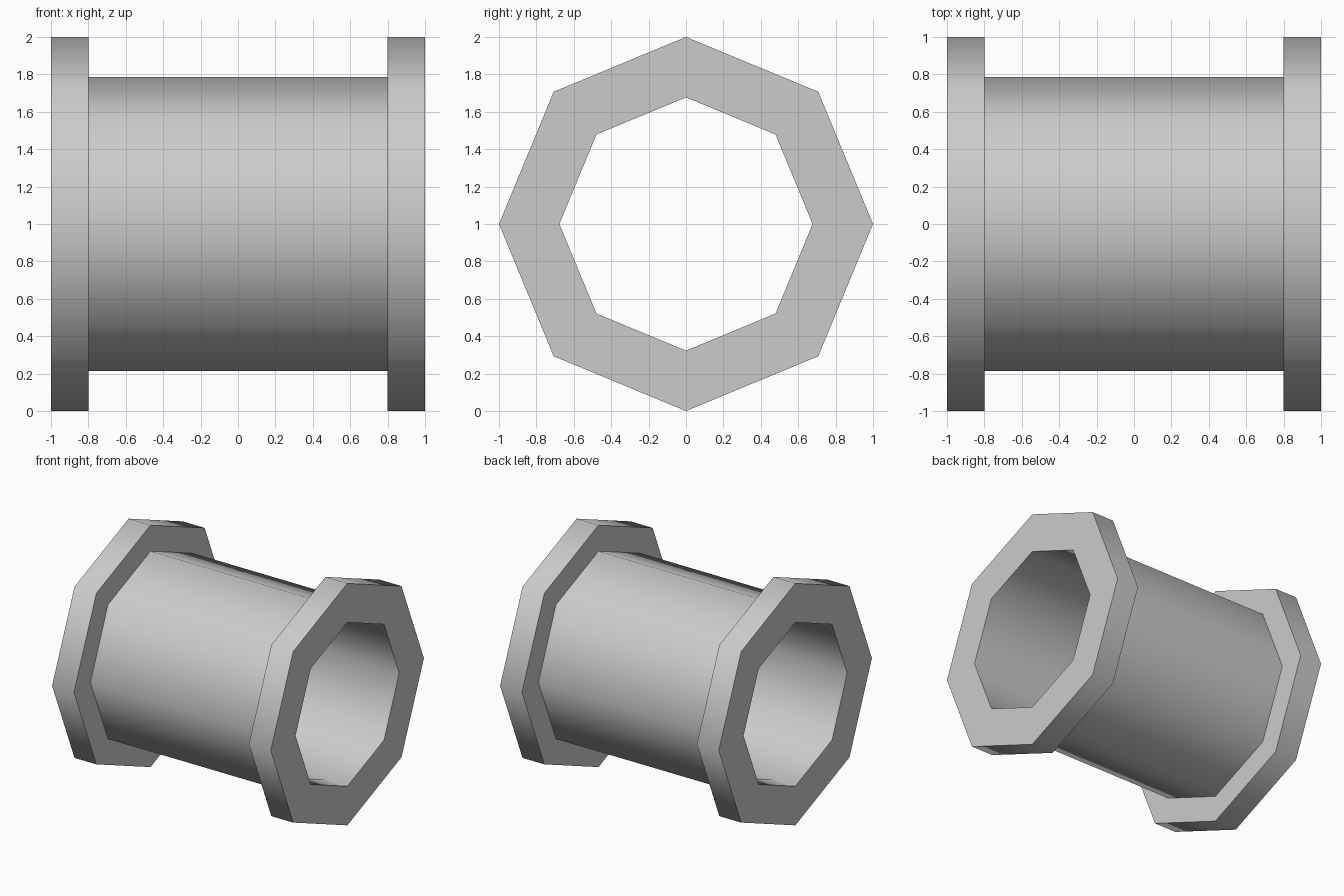
import bpy, bmesh
from math import cos, sin, pi

if "Cube" in bpy.data.objects:
    bpy.data.objects.remove(bpy.data.objects["Cube"])

SIDES = 8
CENTRE_Z = 1.0


def octagon_ring(name, x0, x1, r_out, r_in, caps=True):
    """Octagonal tube along x: smooth walls, crisp rims, optional flat ends."""
    bm = bmesh.new()

    def loop(x, r):
        return [bm.verts.new((x, r * cos(2 * pi * i / SIDES), r * sin(2 * pi * i / SIDES)))
                for i in range(SIDES)]

    loops = [loop(x0, r_out), loop(x1, r_out), loop(x1, r_in), loop(x0, r_in)]
    for k in range(4):
        is_cap = k % 2 == 1
        if is_cap and not caps:
            continue
        a, b = loops[k], loops[(k + 1) % 4]
        for i in range(SIDES):
            j = (i + 1) % SIDES
            f = bm.faces.new((a[i], a[j], b[j], b[i]))
            f.smooth = not is_cap
    # Rims stay sharp, corners along the tube stay smooth
    for e in bm.edges:
        if abs(e.verts[0].co.x - e.verts[1].co.x) < 1e-6:
            e.smooth = False
    # Face outer walls outward, bore walls inward, caps away from the middle
    mid_x, mid_r = (x0 + x1) / 2, (r_out + r_in) / 2 * 0.95
    bm.normal_update()
    for f in bm.faces:
        c = f.calc_center_median()
        if abs(f.normal.x) > 0.5:
            wrong = f.normal.x * (c.x - mid_x) < 0
        else:
            radial = f.normal.y * c.y + f.normal.z * c.z
            r = (c.y ** 2 + c.z ** 2) ** 0.5
            wrong = (radial > 0) != (r > mid_r)
        if wrong:
            f.normal_flip()
    mesh = bpy.data.meshes.new(name)
    bm.to_mesh(mesh)
    bm.free()
    obj = bpy.data.objects.new(name, mesh)
    obj.location.z = CENTRE_Z
    bpy.context.collection.objects.link(obj)
    return obj


# Pipe barrel, open where it meets the flanges
octagon_ring("pipe_barrel", -0.8, 0.8, 0.785, 0.679, caps=False)

# Wide collar at each end
for name, x0, x1 in (("left_flange", -1.0, -0.8), ("right_flange", 0.8, 1.0)):
    octagon_ring(name, x0, x1, 1.0, 0.677)
